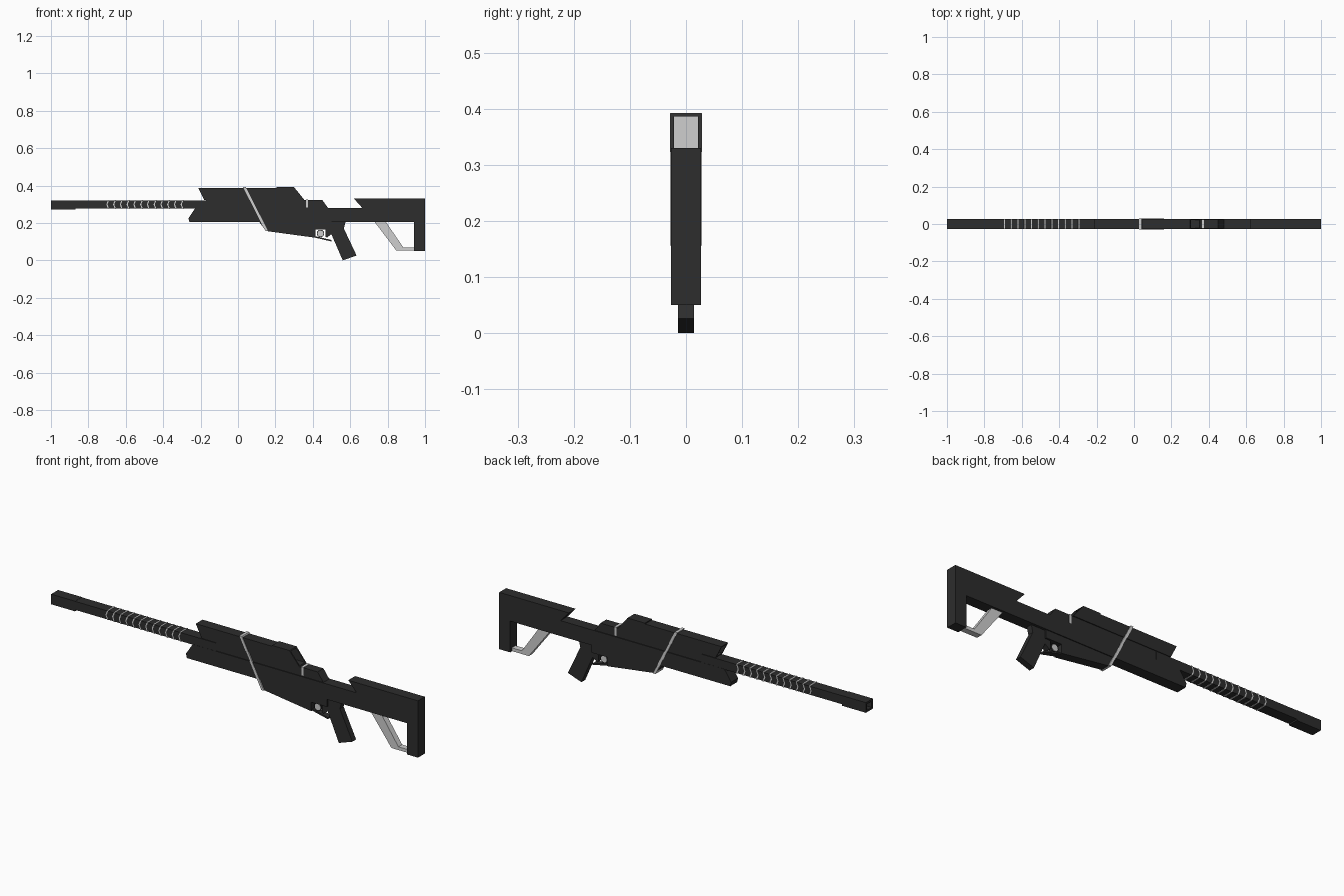
import bpy
import bmesh
import math

old = bpy.data.objects.get("Cube")
if old:
    bpy.data.objects.remove(old, do_unlink=True)


def material(name, value):
    m = bpy.data.materials.new(name)
    m.use_nodes = True
    col = (value, value, value, 1)
    m.diffuse_color = col
    m.node_tree.nodes["Principled BSDF"].inputs["Base Color"].default_value = col
    return m


DARK = material("charcoal", 0.026)
LIGHT = material("light grey", 0.62)


def profile(name, points, half, mat=DARK):
    """Extrude an (x, z) outline evenly across the width."""
    bm = bmesh.new()
    face = bm.faces.new([bm.verts.new((x, -half, z)) for x, z in points])
    ext = bmesh.ops.extrude_face_region(bm, geom=[face])["geom"]
    moved = [v for v in ext if isinstance(v, bmesh.types.BMVert)]
    bmesh.ops.translate(bm, verts=moved, vec=(0, 2 * half, 0))
    bmesh.ops.recalc_face_normals(bm, faces=bm.faces)
    mesh = bpy.data.meshes.new(name)
    bm.to_mesh(mesh)
    bm.free()
    mesh.materials.append(mat)
    ob = bpy.data.objects.new(name, mesh)
    bpy.context.collection.objects.link(ob)
    return ob


def hollow_end(ob, side, rim, stop_x, floor=None):
    """Sink the end facing +x or -x into a recess ending at stop_x."""
    bm = bmesh.new()
    bm.from_mesh(ob.data)
    bm.normal_update()
    end = max(bm.faces, key=lambda f: f.normal.x * side)
    bmesh.ops.inset_region(bm, faces=[end], thickness=rim, use_even_offset=True)
    ext = bmesh.ops.extrude_discrete_faces(bm, faces=[end])["faces"]
    for v in ext[0].verts:
        v.co.x = stop_x
    if floor:
        ob.data.materials.append(floor)
        ext[0].material_index = 1
    bm.to_mesh(ob.data)
    bm.free()


# Body and shoulder stock in one outline
profile("body_and_stock", [
    (-0.228, 0.28), (-0.265, 0.225), (-0.26, 0.204), (0.94, 0.204),
    (0.94, 0.05), (1, 0.05), (1, 0.33), (0.62, 0.33), (0.665, 0.28)], 0.0267)

# Barrel, muzzle and rear rail
profile("barrel", [(-0.875, 0.278), (-0.1, 0.278), (-0.1, 0.32), (-0.875, 0.32)], 0.026)
muzzle = profile("muzzle", [(-1, 0.271), (-0.87, 0.271), (-0.87, 0.321), (-1, 0.321)], 0.0267)
hollow_end(muzzle, -1, 0.01, -0.94)
profile("rail", [(-0.17, 0.275), (0.485, 0.275), (0.45, 0.324), (-0.17, 0.324)], 0.023)

# Chevron bands around the barrel, pointing at the muzzle
for i in range(12):
    x = -0.695 + 0.0361 * i
    profile(f"barrel_band_{i + 1}", [
        (x, 0.322), (x - 0.009, 0.299), (x, 0.276),
        (x + 0.006, 0.276), (x - 0.003, 0.299), (x + 0.006, 0.322)], 0.0268, LIGHT)
profile("rail_band", [(0.363, 0.284), (0.374, 0.284), (0.374, 0.326), (0.363, 0.326)], 0.0235, LIGHT)

# Sight housing with an open rear hood and a recessed lens
sight = profile("sight_housing", [(-0.212, 0.386), (-0.18, 0.323), (0.21, 0.323), (0.21, 0.386)], 0.0262)
hollow_end(sight, -1, 0.006, -0.14, LIGHT)
hood = profile("sight_hood", [(0.205, 0.323), (0.355, 0.323), (0.3, 0.391), (0.205, 0.391)], 0.0273)
hollow_end(hood, 1, 0.006, 0.225, LIGHT)

# Slanted band around the sight and body
profile("slanted_band", [(0.027, 0.392), (0.041, 0.392), (0.161, 0.156), (0.147, 0.156)], 0.0285, LIGHT)

# Lower housing, trigger and guard
profile("lower_housing", [
    (0.11, 0.21), (0.15, 0.157), (0.415, 0.121), (0.415, 0.165),
    (0.5, 0.165), (0.5, 0.21)], 0.0225)
profile("trigger_guard", [(0.41, 0.122), (0.5, 0.101), (0.5, 0.109), (0.41, 0.13)], 0.0145)
profile("trigger", [(0.468, 0.17), (0.468, 0.126), (0.475, 0.122), (0.5, 0.14), (0.5, 0.17)], 0.0145)
ring = [(0.441 + 0.02 * math.cos(a), 0.144 + 0.02 * math.sin(a))
        for a in (math.tau * k / 16 for k in range(16))]
profile("trigger_disc_rim", ring, 0.008)
inner = [(0.441 + (x - 0.441) * 0.8, 0.144 + (z - 0.144) * 0.8) for x, z in ring]
profile("trigger_disc", inner, 0.0095, LIGHT)

# Hand grip
profile("grip", [
    (0.495, 0.21), (0.495, 0.15), (0.56, 0), (0.634, 0.026),
    (0.566, 0.17), (0.576, 0.21)], 0.0145)

# Bent strut under the stock
profile("stock_strut", [
    (0.73, 0.206), (0.847, 0.052), (0.942, 0.052), (0.942, 0.068),
    (0.885, 0.068), (0.79, 0.206)], 0.0145, LIGHT)
